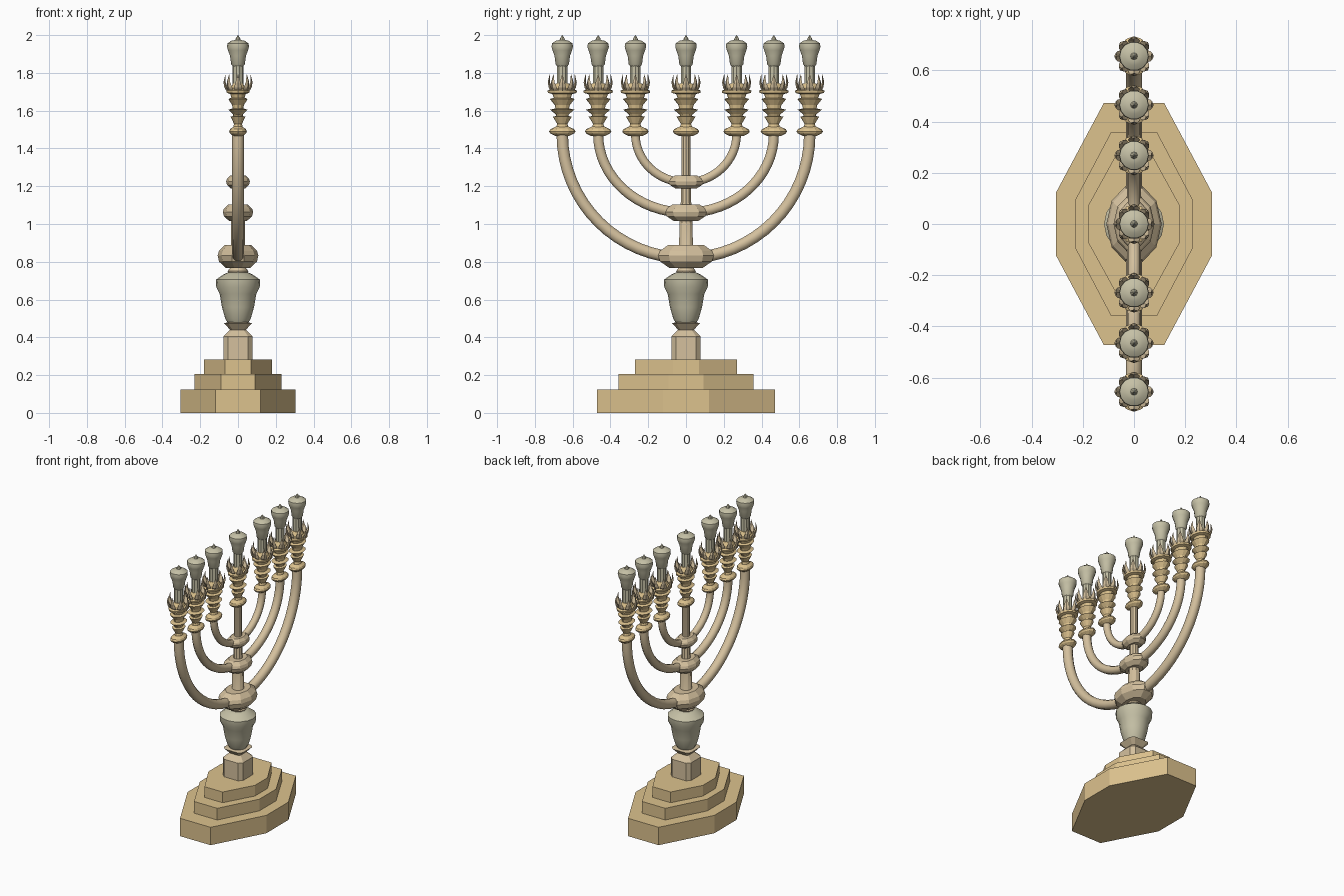
import bpy, bmesh
from math import pi, cos, sin, radians

if "Cube" in bpy.data.objects:
    bpy.data.objects.remove(bpy.data.objects["Cube"])


def material(name, rgb):
    m = bpy.data.materials.new(name)
    m.diffuse_color = (*rgb, 1)
    m.use_nodes = True
    m.node_tree.nodes["Principled BSDF"].inputs["Base Color"].default_value = m.diffuse_color
    return m


GOLD = material("gold", (0.72, 0.54, 0.27))
BRASS = material("brass", (0.66, 0.53, 0.34))
IVORY = material("ivory", (0.56, 0.53, 0.38))


def loft(name, rings, mat, smooth=None):
    """Skin a list of closed rings and cap both ends."""
    bm = bmesh.new()
    vs = [[bm.verts.new(p) for p in r] for r in rings]
    n = len(vs[0])
    for a, b in zip(vs, vs[1:]):
        for i in range(n):
            bm.faces.new((a[i], a[(i + 1) % n], b[(i + 1) % n], b[i]))
    bm.faces.new(vs[0])
    bm.faces.new(vs[-1])
    bmesh.ops.recalc_face_normals(bm, faces=bm.faces)
    me = bpy.data.meshes.new(name)
    bm.to_mesh(me)
    bm.free()
    me.materials.append(mat)
    ob = bpy.data.objects.new(name, me)
    bpy.context.collection.objects.link(ob)
    if smooth:
        bpy.ops.object.select_all(action='DESELECT')
        ob.select_set(True)
        bpy.context.view_layer.objects.active = ob
        bpy.ops.object.shade_smooth_by_angle(angle=radians(smooth))
    return ob


def lathe(name, profile, mat, n=12, y=0, sx=1, smooth=None):
    """Turn a (radius, z) profile; sx flattens it front to back."""
    rings = [[(r * sx * cos(2 * pi * i / n), y + r * sin(2 * pi * i / n), z)
              for i in range(n)] for r, z in profile]
    return loft(name, rings, mat, smooth)


def octagon(hx, hy, cx, cy, z):
    return [(hx, -cy, z), (hx, cy, z), (cx, hy, z), (-cx, hy, z),
            (-hx, cy, z), (-hx, -cy, z), (-cx, -hy, z), (cx, -hy, z)]


# stepped base
for k, (hx, hy, cx, cy, z0, z1) in enumerate([
        (0.305, 0.472, 0.118, 0.122, 0, 0.125),
        (0.23, 0.358, 0.09, 0.093, 0.125, 0.207),
        (0.18, 0.27, 0.07, 0.07, 0.207, 0.282)]):
    loft(f"base_step_{k + 1}", [octagon(hx, hy, cx, cy, z) for z in (z0, z1)], GOLD)

# square pedestal with chamfered corners and a pinched waist
loft("pedestal", [octagon(r, r, r * .7, r * .7, z) for r, z in
                  [(.077, .28), (.077, .405), (.042, .44), (.074, .475), (.05, .48)]], BRASS)

# vase
lathe("vase", [(.05, .47), (.068, .5), (.085, .56), (.097, .63), (.115, .665), (.117, .705),
               (.078, .732), (.05, .745)], IVORY, 16, smooth=35)

# central stem
lathe("stem", [(.05, .735), (.055, .75), (.04, .77), (.036, 1.03), (.03, 1.06),
               (.028, 1.2), (.024, 1.23), (.024, 1.48)], BRASS, 10, smooth=35)

# faceted knobs where the arms meet the stem
for k, (z, ry, rx, h) in enumerate([(.828, .155, .108, .06), (1.06, .116, .08, .043),
                                    (1.222, .097, .063, .034)]):
    lathe(f"knob_{k + 1}", [(ry * .6, z - h), (ry * .93, z - h * .45), (ry, z + h * .1),
                            (ry * .93, z + h * .5), (ry * .65, z + h)], BRASS, 10, sx=rx / ry)

# curved arms, each one half ring from candle to candle
POSITIONS = [.655, .465, .268]
for k, (a, b, r) in enumerate(zip(POSITIONS, [.655, .415, .255], [.032, .028, .024])):
    rings = []
    for i in range(33):
        t = pi * i / 32
        rings.append([(r * cos(u), -cos(t) * (a + r * sin(u)), 1.475 - sin(t) * (b + r * sin(u)))
                      for u in [2 * pi * j / 10 for j in range(10)]])
    loft(f"arm_{k + 1}", rings, BRASS, 40)


def leaf(name, y, ang):
    """Curved pointed leaf of the crown."""
    rings = []
    for r, z, w, d in [(.045, 1.695, .020, .010), (.063, 1.722, .021, .009),
                       (.071, 1.75, .013, .006), (.066, 1.792, .001, .001)]:
        rings.append([((r + p) * cos(ang) - q * sin(ang),
                       y + (r + p) * sin(ang) + q * cos(ang), z)
                      for p, q in [(d, 0), (0, w), (-d, 0), (0, -w)]])
    loft(name, rings, BRASS)


# candle holders
for k, y in enumerate([-p for p in POSITIONS] + [0] + POSITIONS[::-1]):
    lathe(f"drip_disc_{k}", [(.035, 1.465), (.063, 1.479), (.07, 1.49), (.063, 1.502), (.035, 1.515)],
          GOLD, 12, y, .67)
    lathe(f"stacked_cup_{k}", [(.033, 1.51), (.027, 1.53), (.05, 1.568), (.032, 1.572), (.034, 1.58),
                               (.064, 1.605), (.036, 1.612), (.04, 1.63), (.066, 1.662), (.045, 1.668),
                               (.052, 1.688), (.076, 1.694), (.078, 1.706), (.05, 1.718), (.034, 1.745)],
          GOLD, 12, y, .78)
    for i in range(8):
        leaf(f"crown_leaf_{k}_{i}", y, 2 * pi * i / 8)
    lathe(f"candle_{k}", [(.029, 1.71), (.029, 1.84)], IVORY, 10, y, smooth=35)
    lathe(f"lamp_{k}", [(.028, 1.835), (.036, 1.845), (.042, 1.89), (.053, 1.92), (.058, 1.937),
                        (.056, 1.956), (.035, 1.97), (.016, 1.974)], IVORY, 14, y, smooth=35)
    lathe(f"wick_tip_{k}", [(.015, 1.97), (.012, 1.982), (.001, 2.0)], IVORY, 8, y)
